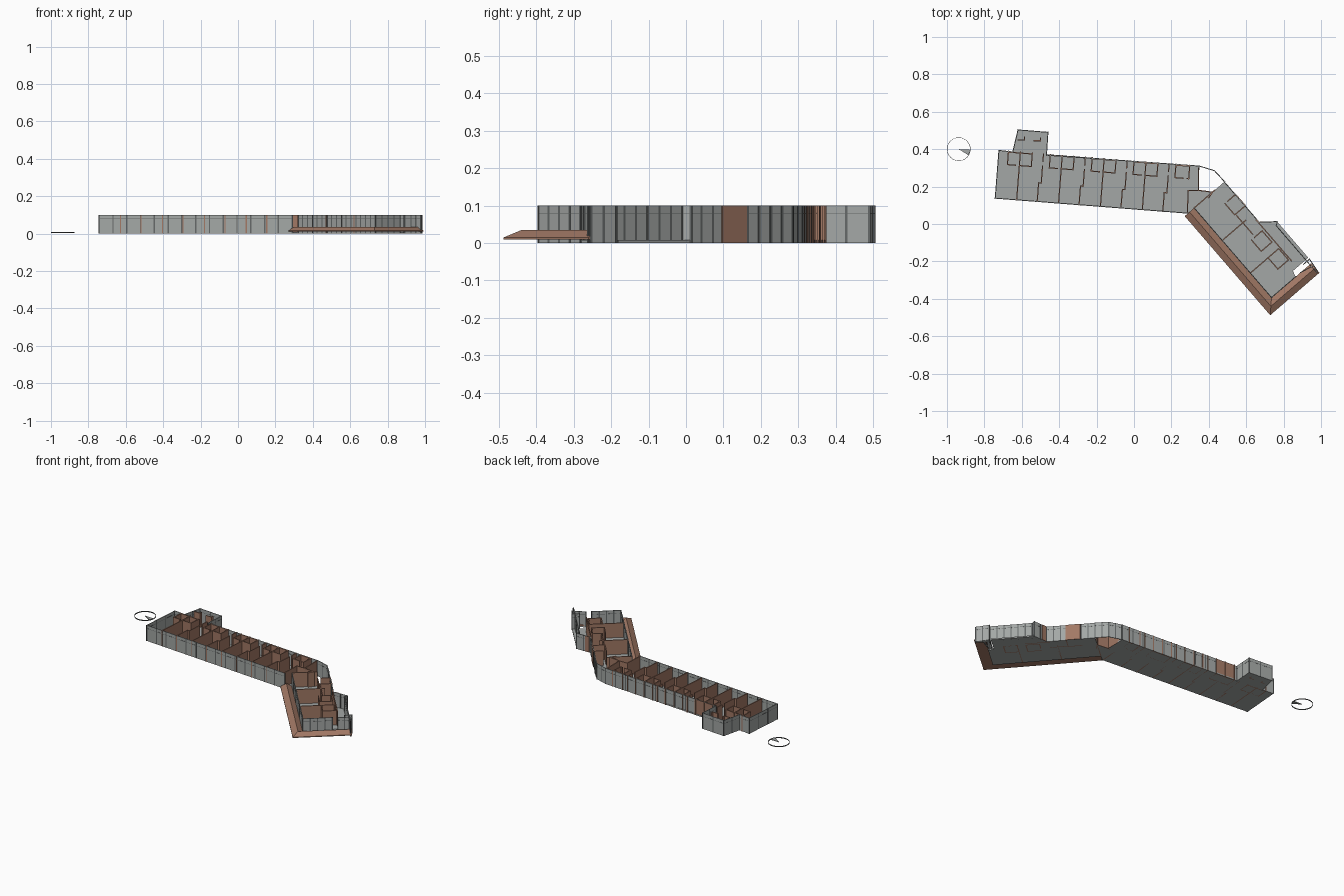
import bpy, bmesh, math
from mathutils import Matrix, Vector

cube = bpy.data.objects.get("Cube")
if cube:
    bpy.data.objects.remove(cube, do_unlink=True)

H = 0.1          # storey height
FLOOR = 0.008    # slab thickness


def material(name, rgb):
    m = bpy.data.materials.new(name)
    m.use_nodes = True
    m.diffuse_color = (*rgb, 1)
    m.node_tree.nodes["Principled BSDF"].inputs["Base Color"].default_value = (*rgb, 1)
    return m


GREY = material("pale grey panel", (0.37, 0.39, 0.38))
DARK = material("dark grey frame", (0.13, 0.14, 0.14))
BROWN = material("clay brown", (0.36, 0.19, 0.13))


def finish(name, bm, mat):
    bmesh.ops.recalc_face_normals(bm, faces=bm.faces[:])
    me = bpy.data.meshes.new(name)
    bm.to_mesh(me)
    bm.free()
    me.materials.append(mat)
    ob = bpy.data.objects.new(name, me)
    bpy.context.collection.objects.link(ob)
    return ob


def add_wall(bm, p, q, thick, z0=0.0, z1=H):
    # upright box standing on the line p-q
    p, q = Vector(p), Vector(q)
    d, mid = q - p, (p + q) / 2
    m = (Matrix.Translation((mid.x, mid.y, (z0 + z1) / 2))
         @ Matrix.Rotation(math.atan2(d.y, d.x), 4, 'Z')
         @ Matrix.Diagonal((d.length + thick, thick, z1 - z0, 1)))
    bmesh.ops.create_cube(bm, size=1, matrix=m)


def walls(name, paths, mat, thick):
    bm = bmesh.new()
    for path in paths:
        for p, q in zip(path, path[1:]):
            add_wall(bm, p, q, thick)
    return finish(name, bm, mat)


def slab(name, pts, mat, z0=0.0, z1=FLOOR):
    bm = bmesh.new()
    face = bm.faces.new([bm.verts.new((x, y, z0)) for x, y in pts])
    new = bmesh.ops.extrude_face_region(bm, geom=[face])["geom"]
    bmesh.ops.translate(bm, vec=(0, 0, z1 - z0),
                        verts=[v for v in new if isinstance(v, bmesh.types.BMVert)])
    return finish(name, bm, mat)


def frame(name, paths, spacing):
    # slim posts and a high rail along glazed walls
    bm = bmesh.new()
    for path in paths:
        for p, q in zip(path, path[1:]):
            p, q = Vector(p), Vector(q)
            add_wall(bm, p, q, 0.005, 0.079, 0.081)
            n = max(1, round((q - p).length / spacing))
            step = (q - p).normalized() * 0.001
            for i in range(n + 1):
                c = p.lerp(q, i / n)
                add_wall(bm, c - step, c + step, 0.005)
    return finish(name, bm, DARK)


def local(origin, angle):
    # map (along, across) of a wing to plan coordinates
    o, c, s = Vector(origin), math.cos(angle), math.sin(angle)
    return lambda a, b: (o.x + a * c - b * s, o.y + a * s + b * c)


M = local((-0.742, 0.138), math.radians(-4.45))   # long wing
W = local((0.28, 0.05), math.radians(-49.2))      # angled wing
DEPTH = 0.256

# Long wing: floor and outer walls
back_right = M(1.075, DEPTH)
annex = [(-0.648, 0.385), (-0.62, 0.503), (-0.46, 0.49), (-0.468, 0.368)]
slab("long_wing_floor", [M(0, 0), M(1.035, 0), (0.42, 0.17), (0.345, 0.18),
                         back_right, M(0, DEPTH)], GREY)
slab("annex_floor", annex, GREY)
outer = [
    [annex[0], M(0, DEPTH), M(0, 0), M(1.035, 0)],
    annex + [back_right],
]
walls("long_wing_outer_walls", outer, GREY, 0.004)
frame("long_wing_frames", outer, 0.075)

# Link between the wings
link = [[back_right, (0.43, 0.285), W(0, 0.27)]]
walls("link_outer_wall", link, GREY, 0.004)
frame("link_frames", link, 0.04)
walls("link_room_walls", [[(0.345, 0.3), (0.345, 0.18), (0.29, 0.18), (0.285, 0.06)],
                          [(0.345, 0.18), (0.42, 0.17), (0.40, 0.14)]], BROWN, 0.006)

# Long wing: repeated rooms with paired washrooms
rooms = []
for k in range(5):
    s = 0.115 + k * 0.2246
    half = 0.064
    low = DEPTH - 0.072
    if k < 4:
        rooms.append([M(s, 0.0), M(s, DEPTH)])
        j = s + 0.11
        rooms.append([M(j, 0.0), M(j, 0.1), M(j + 0.014, 0.1), M(j + 0.014, 0.19)])
        rooms.append([M(j + 0.014, 0.215), M(j + 0.014, DEPTH)])
    right = s + half if k < 4 else s + 0.01
    rooms.append([M(s - half, DEPTH), M(s - half, low), M(s - 0.02, low)])
    rooms.append([M(s, low), M(right, low), M(right, DEPTH)])
    rooms.append([M(s - half, DEPTH - 0.005), M(right, DEPTH - 0.005)])
walls("long_wing_partitions", rooms, BROWN, 0.006)
walls("annex_partitions", [[(-0.62, 0.45), (-0.585, 0.45), (-0.585, 0.465)],
                           [(-0.535, 0.445), (-0.5, 0.445), (-0.5, 0.46)]], BROWN, 0.006)

# Angled wing: floor, bay and outer walls
A, B0, B1, B2 = 0.633, 0.055, 0.268, 0.343
slab("angled_wing_floor", [W(0, 0.01), W(0, B0), W(A, B0), W(A, 0.225), W(0.6, 0.235),
                           W(0.6, B2), W(0.345, B2), W(0.285, B1), W(0, B1), W(0, 0.05)][1:9],
     GREY)
outer = [
    [W(0, B0), W(A, B0), W(A, 0.225)],
    [W(A, 0.26), W(0.65, B2 - 0.01)],
    [W(0, B1), W(0.285, B1), W(0.345, B2), W(0.36, 0.325), W(0.69, 0.325)],
    [W(0.61, 0.3), W(0.61, B2), W(0.69, B2 - 0.01)],
]
walls("angled_wing_outer_walls", outer, GREY, 0.004)
frame("angled_wing_frames", outer, 0.04)

# Angled wing: partitions, washrooms and corridor wall
rooms = [
    [W(0, B0), W(0, 0.2)],
    [W(0.23, B0), W(0.23, 0.22)],
    [W(0.46, B0), W(0.46, 0.235)],
    [W(0.265, B1 - 0.004), W(0.555, B1 - 0.004)],
    [W(0.18, 0.2), W(0.31, 0.2)],
]
for a, b in ((0.09, 0.195), (0.33, 0.175), (0.46, 0.18)):
    c, d = a + 0.08, b + 0.075
    rooms.append([W(a, b), W(c, b), W(c, d), W(a, d), W(a, b + 0.02)])
walls("angled_wing_partitions", rooms, BROWN, 0.006)
walls("bay_post", [[W(0.29, B1 + 0.008), W(0.305, B1 + 0.027)]], BROWN, 0.005)

# Ridged brown border around two sides of the angled wing
bm = bmesh.new()
rings = []
for corner in range(3):
    ring = []
    for off, z in ((-0.012, 0.01), (-0.012, 0.015), (0.022, 0.035), (B0, 0.015), (B0, 0.01)):
        end = A + B0 - off
        a, b = ((0.0, off), (end, off), (end, 0.335))[corner]
        ring.append(bm.verts.new((*W(a, b), z)))
    rings.append(ring)
for r, s in zip(rings, rings[1:]):
    for i in range(5):
        bm.faces.new((r[i], r[i - 1], s[i - 1], s[i]))
bm.faces.new(rings[0])
bm.faces.new(rings[-1])
finish("ridged_border", bm, BROWN)

# Orientation marker: thin ring with a wedge pointer
centre = (-0.937, 0.4)


def arc(radius, start, end, n):
    return [(centre[0] + radius * math.cos(math.radians(start + (end - start) * i / n)),
             centre[1] + radius * math.sin(math.radians(start + (end - start) * i / n)))
            for i in range(n + 1)]


bm = bmesh.new()
circle = arc(0.062, 0, 360, 32)
for p, q in zip(circle, circle[1:]):
    add_wall(bm, p, q, 0.002, 0.003, 0.009)
finish("marker_ring", bm, DARK)
slab("marker_pointer", [centre] + arc(0.06, -32, -3, 4), GREY, 0.004, 0.008)
